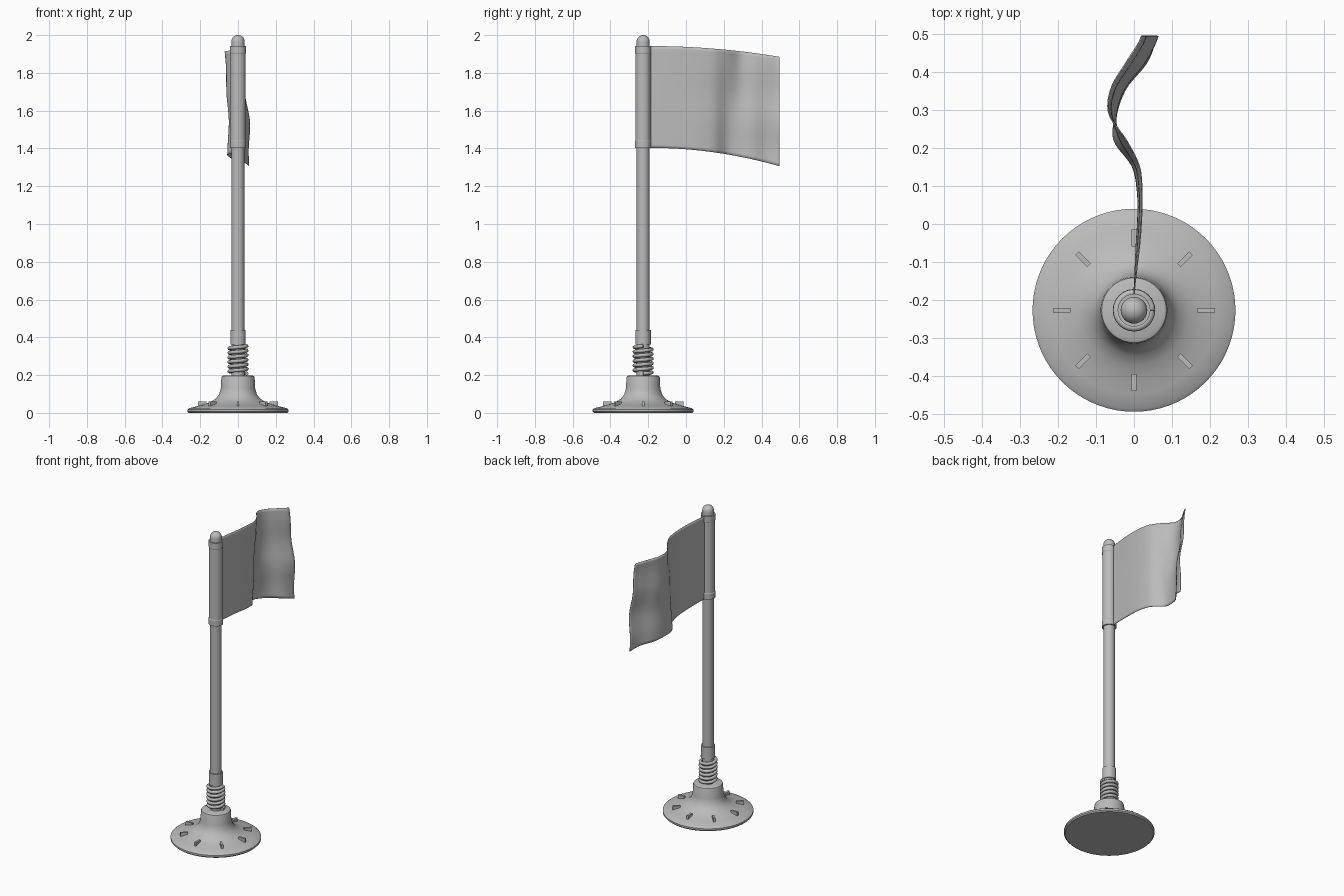
import bpy, bmesh, math
from mathutils import Matrix, Vector

if "Cube" in bpy.data.objects:
    bpy.data.objects.remove(bpy.data.objects["Cube"], do_unlink=True)

POLE_Y = -0.227
GREY = (0.5, 0.5, 0.5, 1)
grey = bpy.data.materials.new("plain grey")
grey.use_nodes = True
grey.diffuse_color = GREY
grey.node_tree.nodes["Principled BSDF"].inputs["Base Color"].default_value = GREY


def activate(ob):
    bpy.ops.object.select_all(action='DESELECT')
    ob.select_set(True)
    bpy.context.view_layer.objects.active = ob


def make(name, bm, angle=30):
    bmesh.ops.recalc_face_normals(bm, faces=bm.faces)
    me = bpy.data.meshes.new(name)
    bm.to_mesh(me)
    bm.free()
    ob = bpy.data.objects.new(name, me)
    bpy.context.collection.objects.link(ob)
    me.materials.append(grey)
    activate(ob)
    bpy.ops.object.shade_smooth_by_angle(angle=math.radians(angle))
    return ob


def lathe(name, profile, steps=48, angle=30):
    """Spin a (radius, height) profile around the pole axis."""
    bm = bmesh.new()
    verts = [bm.verts.new((r, 0, z)) for r, z in profile]
    edges = [bm.edges.new(p) for p in zip(verts, verts[1:])]
    bmesh.ops.spin(bm, geom=verts + edges, axis=(0, 0, 1), cent=(0, 0, 0),
                   angle=math.tau, steps=steps)
    bmesh.ops.remove_doubles(bm, verts=bm.verts, dist=0.0001)
    ob = make(name, bm, angle)
    ob.location.y = POLE_Y
    return ob


# Flared base with a flat underside and a raised neck
lathe("base", [(0, 0), (0.26, 0), (0.267, 0.007), (0.267, 0.018), (0.258, 0.025),
               (0.22, 0.034), (0.18, 0.045), (0.145, 0.058), (0.118, 0.075),
               (0.1, 0.098), (0.091, 0.13), (0.088, 0.187), (0.085, 0.194),
               (0.077, 0.198), (0, 0.198)], 72)

# Pole, ferrule, flag sleeve and rounded cap
lathe("pole", [(0, 0.19), (0.034, 0.19), (0.034, 1.95), (0, 1.95)])
lathe("ferrule", [(0.03, 0.362), (0.041, 0.362), (0.041, 0.44), (0.03, 0.44)])
lathe("flag_sleeve", [(0.03, 1.403), (0.043, 1.403), (0.043, 1.44), (0.041, 1.443),
                      (0.041, 1.902), (0.043, 1.905), (0.043, 1.943), (0.03, 1.943)])
dome = [(0.035 * math.cos(a), 1.965 + 0.035 * math.sin(a))
        for a in (i * math.pi / 16 for i in range(9))]
lathe("cap", [(0, 1.93), (0.035, 1.93)] + dome, angle=40)

# Coil spring around the foot of the pole
TURNS, SEG = 6, 24
curve = bpy.data.curves.new("spring", 'CURVE')
curve.dimensions = '3D'
curve.bevel_depth = 0.01
curve.bevel_resolution = 2
curve.use_fill_caps = True
spline = curve.splines.new('POLY')
spline.points.add(TURNS * SEG)
for i, p in enumerate(spline.points):
    a = math.tau * i / SEG
    p.co = (0.046 * math.cos(a), 0.046 * math.sin(a), 0.208 + 0.146 * i / (TURNS * SEG), 1)
spring = bpy.data.objects.new("spring", curve)
bpy.context.collection.objects.link(spring)
curve.materials.append(grey)
spring.location.y = POLE_Y
activate(spring)
bpy.ops.object.convert(target='MESH')
bpy.ops.object.shade_smooth_by_angle(angle=math.radians(50))

# Ring of small marker ribs on the base
bm = bmesh.new()
for i in range(8):
    m = (Matrix.Rotation(math.tau * i / 8, 4, 'Z') @ Matrix.Translation((0.19, 0, 0.046))
         @ Matrix.Diagonal((0.045, 0.013, 0.03, 1)))
    bmesh.ops.create_cube(bm, size=1, matrix=m)
ribs = make("base_ribs", bm)
ribs.location.y = POLE_Y


# Flag: sideways wave along its top and bottom edges, evenly spaced from pole to fly end
TOP = [0, 0.007, 0.015, 0.02, 0.021, 0.014, -0.02, -0.066, -0.06, -0.02, 0.02]
LOW = [0, 0.003, 0.006, 0.01, 0.009, -0.005, -0.053, -0.046, -0.02, 0.035, 0.058]


def sample(values, t):
    """Catmull-Rom value at t in 0..1."""
    n = len(values) - 1
    i = min(int(t * n), n - 1)
    f = t * n - i
    a, b, c, d = (values[max(0, min(n, i + k))] for k in (-1, 0, 1, 2))
    return b + 0.5 * f * (c - a + f * (2*a - 5*b + 4*c - d + f * (3*(b - c) + d - a)))


COLS, ROWS = 48, 32
bm = bmesh.new()
grid = []
for i in range(COLS + 1):
    u = i / COLS
    top, low = 1.942 - 0.057 * u ** 2, 1.403 - 0.097 * u ** 2
    column = []
    for j in range(ROWS + 1):
        v = j / ROWS
        x = sample(LOW, u) * (1 - v) + sample(TOP, u) * v
        x += 0.009 * u ** 2 * math.sin(math.tau * (1.6 * v - 0.35 * u)) * math.sin(math.pi * v)
        x += 0.012 * u ** 4 * math.sin(math.pi * v)
        column.append(bm.verts.new((x, -0.19 + 0.685 * u, low + (top - low) * v)))
    grid.append(column)
for a, b in zip(grid, grid[1:]):
    for j in range(ROWS):
        bm.faces.new((a[j], b[j], b[j + 1], a[j + 1]))
flag = make("flag", bm, 60)
cloth = flag.modifiers.new("cloth thickness", 'SOLIDIFY')
cloth.thickness = 0.003
cloth.offset = 0
